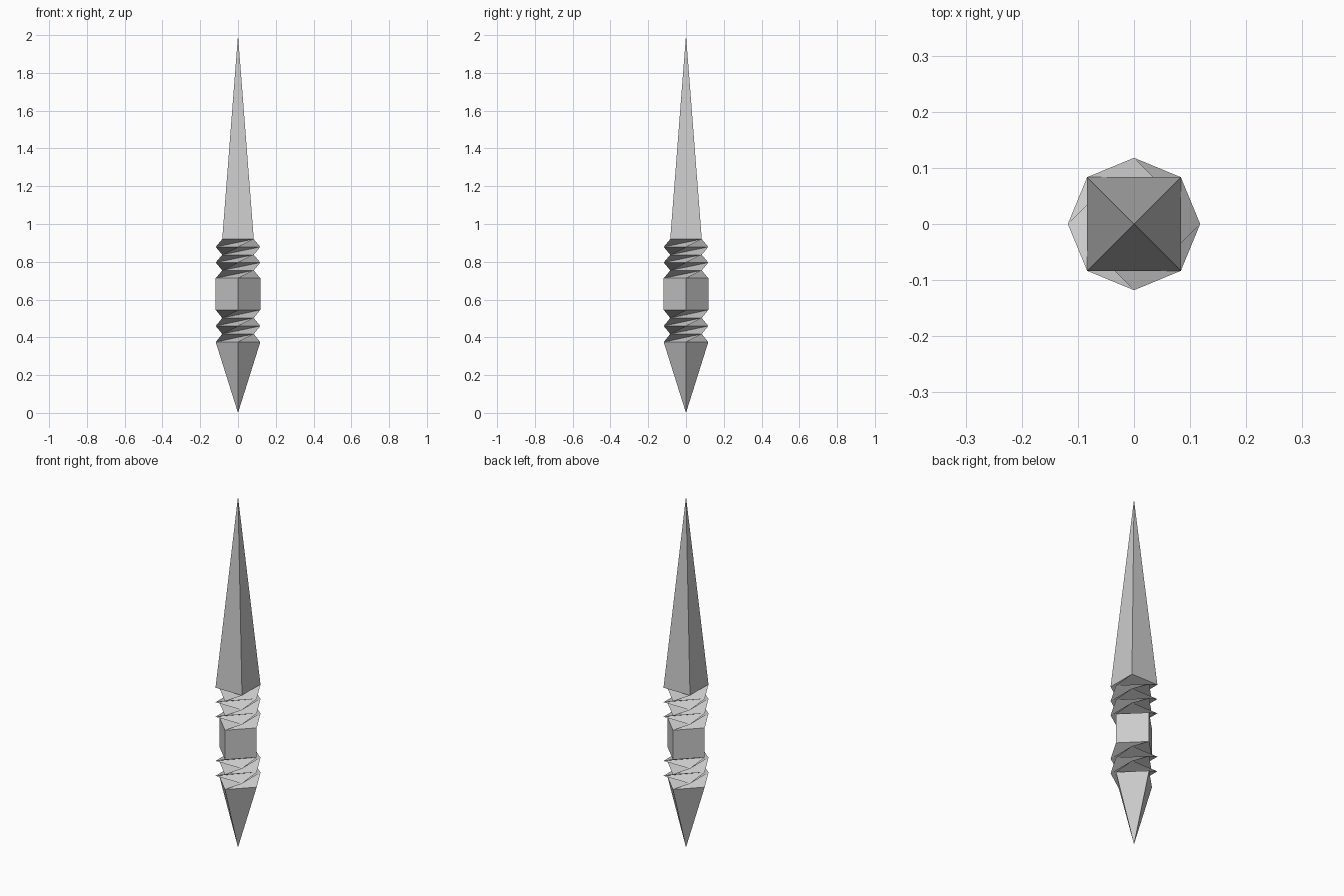
import bpy, bmesh, math

if "Cube" in bpy.data.objects:
    bpy.data.objects.remove(bpy.data.objects["Cube"])

R = 0.118          # corner radius of every square ring
SIDES = 4
TWIST = math.radians(45)


def ring(bm, z, angle):
    return [bm.verts.new((R * math.cos(angle + k * math.pi / 2),
                          R * math.sin(angle + k * math.pi / 2), z))
            for k in range(SIDES)]


def finish(bm, name):
    mesh = bpy.data.meshes.new(name)
    bm.to_mesh(mesh)
    bm.free()
    obj = bpy.data.objects.new(name, mesh)
    bpy.context.collection.objects.link(obj)
    return obj


def spike(name, base_z, tip_z, angle):
    bm = bmesh.new()
    base = ring(bm, base_z, angle)
    tip = bm.verts.new((0, 0, tip_z))
    for k in range(SIDES):
        a, b = base[k], base[(k + 1) % SIDES]
        bm.faces.new((a, b, tip) if tip_z > base_z else (b, a, tip))
    return finish(bm, name)


def column(name, z0, z1, steps, twist):
    """Stack of square rings, each turned by twist; folds run inward."""
    bm = bmesh.new()
    low = ring(bm, z0, 0)
    for i in range(1, steps + 1):
        up = ring(bm, z0 + (z1 - z0) * i / steps, i * twist)
        for k in range(SIDES):
            n = (k + 1) % SIDES
            if twist:
                bm.faces.new((low[k], low[n], up[n]))
                bm.faces.new((low[k], up[n], up[k]))
            else:
                bm.faces.new((low[k], low[n], up[n], up[k]))
        low = up
    return finish(bm, name)


# Short point at the bottom
spike("bottom_point", 0.375, 0.0, 0)
# Twisted collars around the plain square block
column("lower_twisted_collar", 0.375, 0.545, 4, TWIST)
column("square_block", 0.545, 0.713, 1, 0)
column("upper_twisted_collar", 0.713, 0.92, 5, TWIST)
# Long blade at the top
spike("long_blade", 0.92, 2.0, TWIST)
